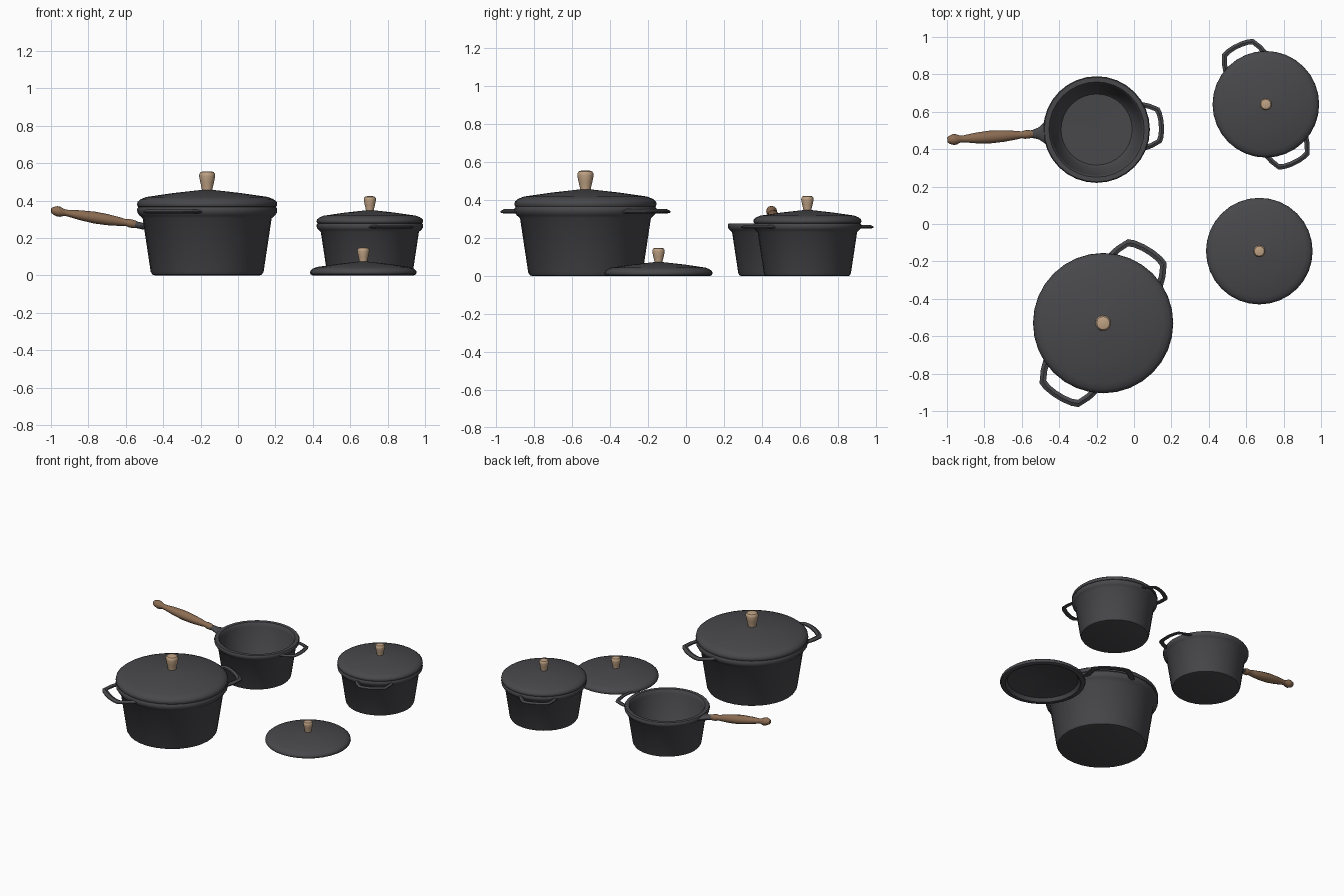
import bpy, bmesh
from math import sin, cos, pi, radians
from mathutils import Matrix

if "Cube" in bpy.data.objects:
    bpy.data.objects.remove(bpy.data.objects["Cube"])


def material(name, rgb):
    m = bpy.data.materials.new(name)
    m.diffuse_color = (*rgb, 1)
    m.use_nodes = True
    m.node_tree.nodes["Principled BSDF"].inputs["Base Color"].default_value = m.diffuse_color
    return m


IRON = material("cast_iron", (0.065, 0.065, 0.072))
PALE = material("pale_wood", (0.52, 0.36, 0.23))
BROWN = material("brown_wood", (0.26, 0.15, 0.085))


def finish(name, bm, mat, place, angle=40):
    bmesh.ops.remove_doubles(bm, verts=bm.verts, dist=1e-5)
    bmesh.ops.recalc_face_normals(bm, faces=bm.faces)
    me = bpy.data.meshes.new(name)
    bm.to_mesh(me)
    bm.free()
    me.materials.append(mat)
    ob = bpy.data.objects.new(name, me)
    ob.matrix_world = place
    bpy.context.collection.objects.link(ob)
    bpy.ops.object.select_all(action='DESELECT')
    ob.select_set(True)
    bpy.context.view_layer.objects.active = ob
    bpy.ops.object.shade_smooth_by_angle(angle=radians(angle))
    return ob


def skin(bm, rings):
    n = len(rings[0])
    for a, b in zip(rings, rings[1:]):
        for i in range(n):
            j = (i + 1) % n
            bm.faces.new((a[i], a[j], b[j], b[i]))


def lathe(name, profile, sides, mat, place):
    """Revolve (radius, z) points; both ends are capped."""
    bm = bmesh.new()
    rings = [[bm.verts.new((r * cos(2 * pi * i / sides), r * sin(2 * pi * i / sides), z))
              for i in range(sides)] for r, z in profile]
    skin(bm, rings)
    bm.faces.new(rings[0])
    bm.faces.new(rings[-1])
    return finish(name, bm, mat, place)


def loft_x(name, stations, sides, mat, place):
    """Elliptical rings along x: (x, z, half width, half height)."""
    bm = bmesh.new()
    rings = [[bm.verts.new((x, w * cos(2 * pi * i / sides), z + h * sin(2 * pi * i / sides)))
              for i in range(sides)] for x, z, w, h in stations]
    skin(bm, rings)
    bm.faces.new(rings[0])
    bm.faces.new(rings[-1])
    return finish(name, bm, mat, place)


BODY = [(0.28, 0), (0.293, 0.004), (0.302, 0.02), (0.345, 0.305), (0.362, 0.32), (0.373, 0.335),
        (0.375, 0.355), (0.368, 0.366), (0.335, 0.366), (0.328, 0.358), (0.32, 0.33),
        (0.275, 0.06), (0.25, 0.03), (0.02, 0.025)]
LID = [(0.02, 0.075), (0.18, 0.058), (0.31, 0.035), (0.33, 0.003), (0.355, 0), (0.371, 0.008),
       (0.375, 0.018), (0.372, 0.033), (0.355, 0.047), (0.325, 0.059), (0.18, 0.08), (0.02, 0.098)]
KNOB = [(0.028, 0.085), (0.029, 0.105), (0.036, 0.135), (0.043, 0.17), (0.042, 0.182),
        (0.035, 0.192), (0.02, 0.196)]
# Half outlines of the loop handle: (radial, tangential)
OUTER = [(0.325, 0.172), (0.385, 0.155), (0.452, 0.122), (0.466, 0.085), (0.474, 0.03)]
INNER = [(0.325, 0.132), (0.37, 0.123), (0.42, 0.1), (0.432, 0.07), (0.438, 0.025)]


def place_at(x, y, z, scale, angle=0):
    return (Matrix.Translation((x, y, z)) @ Matrix.Rotation(radians(angle), 4, 'Z')
            @ Matrix.Scale(scale, 4))


def loop_handle(name, place):
    bm = bmesh.new()
    mirror = lambda pts: pts + [(x, -y) for x, y in reversed(pts)]
    rings = []
    for (ox, oy), (ix, iy) in zip(mirror(OUTER), mirror(INNER)):
        mx, my = (ox + ix) / 2, (oy + iy) / 2
        rings.append([bm.verts.new(p) for p in (
            (ox, oy, 0.342), (mx, my, 0.353), (ix, iy, 0.346),
            (ix, iy, 0.336), (mx, my, 0.33), (ox, oy, 0.335))])
    skin(bm, rings)
    bm.faces.new(rings[0])
    bm.faces.new(rings[-1])
    finish(name, bm, IRON, place, 35)


def lid(name, x, y, z, s):
    lathe(name, LID, 32, IRON, place_at(x, y, z, s))
    lathe(name + "_knob", KNOB, 12, PALE, place_at(x, y, z, s))


def pot(name, x, y, s, handle_angles):
    lathe(name + "_body", BODY, 32, IRON, place_at(x, y, 0, s))
    for i, a in enumerate(handle_angles):
        loop_handle(f"{name}_loop_handle_{i + 1}", place_at(x, y, 0, s, a))


# Large and small lidded pots
pot("large_pot", -0.165, -0.53, 1, (58.5, 238.5))
lid("large_lid", -0.165, -0.53, 0.36, 1)
pot("small_pot", 0.705, 0.64, 0.76, (116, 296))
lid("small_lid", 0.705, 0.64, 0.274, 0.76)

# Loose lid on the floor
lid("loose_lid", 0.67, -0.145, 0, 0.76)

# Saucepan with a long turned handle
pot("saucepan", -0.2, 0.505, 0.76, (4,))
long_place = place_at(-0.2, 0.505, 0, 1, 184)
loft_x("saucepan_handle_socket",
       [(0.255, 0.257, 0.085, 0.014), (0.285, 0.26, 0.052, 0.017), (0.31, 0.263, 0.032, 0.018),
        (0.345, 0.271, 0.021, 0.018), (0.365, 0.275, 0.02, 0.018)], 12, IRON, long_place)
loft_x("saucepan_wood_handle",
       [(0.34, 0.271, 0.018, 0.018), (0.36, 0.275, 0.022, 0.022), (0.385, 0.279, 0.023, 0.023),
        (0.4, 0.282, 0.018, 0.018), (0.43, 0.287, 0.023, 0.023), (0.5, 0.298, 0.031, 0.03),
        (0.57, 0.309, 0.034, 0.032), (0.65, 0.322, 0.028, 0.026), (0.71, 0.332, 0.019, 0.018),
        (0.73, 0.336, 0.018, 0.018), (0.752, 0.34, 0.028, 0.027), (0.768, 0.342, 0.029, 0.028),
        (0.79, 0.345, 0.021, 0.02), (0.8, 0.346, 0.012, 0.012)], 12, BROWN, long_place)
